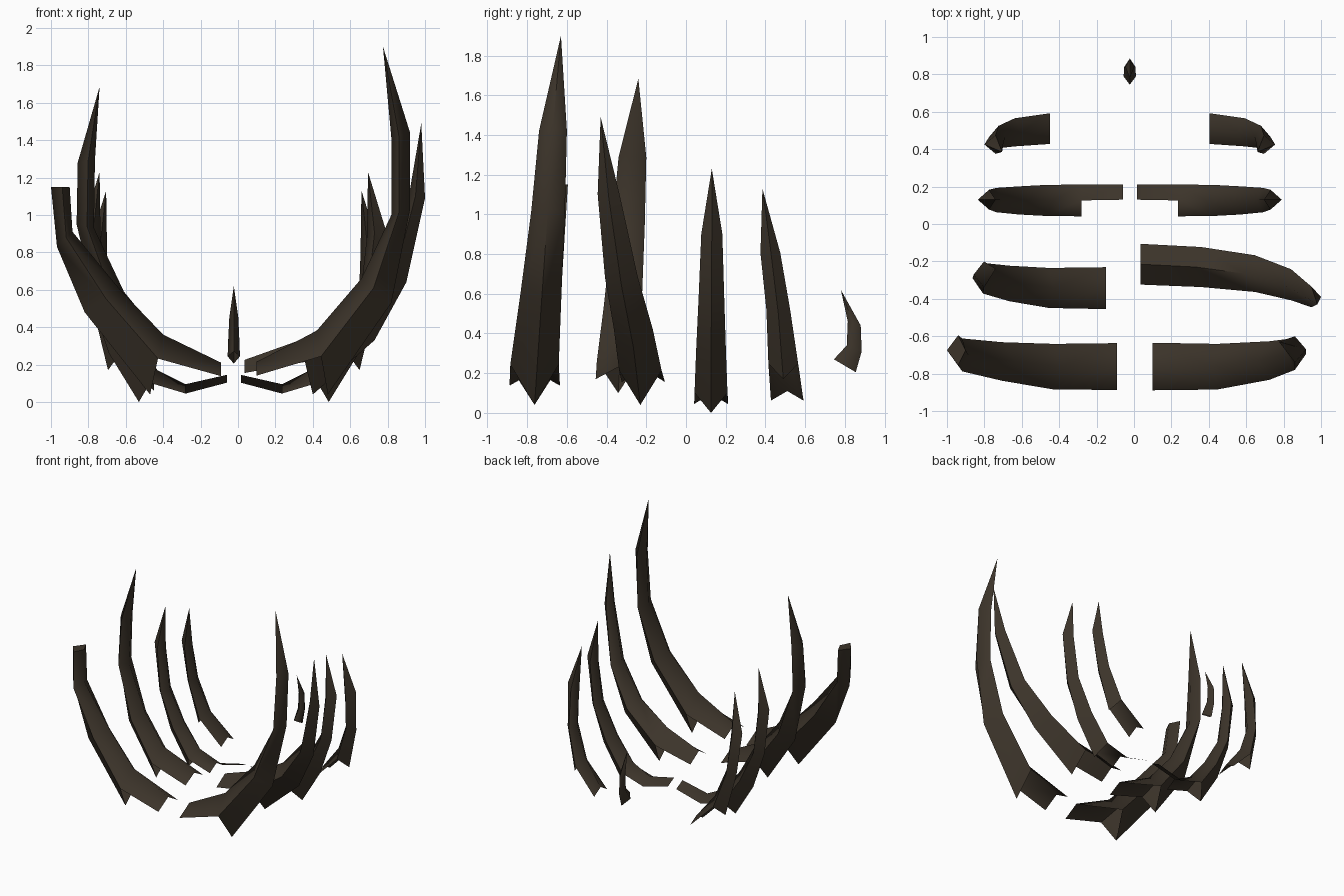
import bpy, bmesh

wood = bpy.data.materials.new("dark_weathered_wood")
wood.diffuse_color = (0.045, 0.034, 0.023, 1)
MID = -0.0225  # mirror plane of the matching ribs


def rib(name, rows, body, sheet=(), half=(), tip=None, place=lambda x, y, z: (x, y, z)):
    """Diamond-section rib.
    row = (inner x, inner z, outer x, outer z, centre y, half width).
    body rows are closed; sheet rows carry on the inner two faces only;
    half rows carry on the back inner face only."""
    bm = bmesh.new()

    def ring(r):
        xi, zi, xo, zo, y, w = r
        xe, ze = xi + 0.4 * (xo - xi), zi + 0.4 * (zo - zi)
        pts = [(xe, y - w, ze), (xi, y, zi), (xe, y + w, ze), (xo, y, zo)]
        return [bm.verts.new(place(*p)) for p in pts]

    def bridge(a, b, sides):
        for i in sides:
            j = (i + 1) % 4
            bm.faces.new((a[i], a[j], b[j], b[i]))

    rings = [ring(r) for r in rows]
    if tip:
        t = bm.verts.new(place(*tip))
        for i in range(4):
            bm.faces.new((t, rings[0][(i + 1) % 4], rings[0][i]))
    else:
        bm.faces.new(rings[0])  # broken-off top
    for k in range(len(rings) - 1):
        if k < body - 1:
            sides = range(4)
        elif k in half:
            sides = (1,)
        else:
            sides = (0, 1)
        bridge(rings[k], rings[k + 1], sides)
    loose = [v for v in bm.verts if not v.link_faces]
    bmesh.ops.delete(bm, geom=loose, context='VERTS')
    bmesh.ops.recalc_face_normals(bm, faces=bm.faces)
    for f in bm.faces:
        f.smooth = True
    me = bpy.data.meshes.new(name)
    bm.to_mesh(me)
    bm.free()
    me.materials.append(wood)
    ob = bpy.data.objects.new(name, me)
    bpy.context.collection.objects.link(ob)
    for o in bpy.context.selected_objects:
        o.select_set(False)
    ob.select_set(True)
    bpy.context.view_layer.objects.active = ob
    bpy.ops.object.shade_smooth_by_angle(angle=1.4)


def mirrored(x, y, z):
    return (2 * MID - x, y, z)


# Front ribs: left one snapped off, right one full height
rib("front_left_broken_rib", [
    (-0.90, 1.15, -1.00, 1.15, -0.675, 0.08),
    (-0.885, 0.91, -0.968, 0.83, -0.70, 0.088),
    (-0.63, 0.60, -0.82, 0.48, -0.735, 0.103),
    (-0.40, 0.36, -0.47, 0.04, -0.763, 0.122),
    (-0.09, 0.21, -0.09, 0.03, -0.762, 0.125)], 4)
rib("front_right_rib", [
    (0.82, 1.41, 0.92, 1.44, -0.67, 0.07),
    (0.82, 1.00, 0.92, 1.03, -0.695, 0.085),
    (0.66, 0.66, 0.82, 0.53, -0.73, 0.103),
    (0.42, 0.38, 0.48, 0.04, -0.763, 0.122),
    (0.10, 0.215, 0.10, 0.03, -0.762, 0.127)], 4, tip=(0.775, -0.63, 1.90))

# Second ribs: right one is skewed outwards
rib("second_left_rib", [
    (-0.765, 1.29, -0.857, 1.28, -0.27, 0.07),
    (-0.77, 0.93, -0.863, 0.95, -0.29, 0.082),
    (-0.61, 0.59, -0.75, 0.48, -0.318, 0.095),
    (-0.43, 0.37, -0.49, 0.10, -0.342, 0.107),
    (-0.15, 0.23, -0.15, 0.08, -0.343, 0.112)], 4, tip=(-0.74, -0.24, 1.685))
rib("second_right_rib", [
    (0.915, 1.11, 1.00, 1.09, -0.39, 0.055),
    (0.80, 0.71, 0.90, 0.64, -0.325, 0.083),
    (0.59, 0.48, 0.73, 0.33, -0.265, 0.098),
    (0.33, 0.33, 0.40, 0.04, -0.23, 0.107),
    (0.035, 0.225, 0.035, 0.05, -0.215, 0.109)], 4, tip=(0.98, -0.43, 1.49))

# Third and rear ribs come in mirrored pairs
third = [
    (-0.735, 0.89, -0.835, 0.92, 0.13, 0.053),
    (-0.70, 0.58, -0.79, 0.55, 0.128, 0.065),
    (-0.57, 0.35, -0.69, 0.26, 0.126, 0.075),
    (-0.43, 0.17, -0.53, 0.00, 0.126, 0.083),
    (-0.28, 0.095, -0.28, -0.03, 0.126, 0.085),
    (-0.06, 0.145, -0.06, 0.04, 0.13, 0.08)]
rear = [
    (-0.70, 0.79, -0.80, 0.83, 0.425, 0.05),
    (-0.69, 0.53, -0.775, 0.50, 0.465, 0.06),
    (-0.60, 0.30, -0.695, 0.17, 0.49, 0.075),
    (-0.45, 0.11, -0.45, -0.01, 0.51, 0.082)]
for side, place in (("left", lambda x, y, z: (x, y, z)), ("right", mirrored)):
    rib("third_%s_rib" % side, third, 4, half=(4,), tip=(-0.74, 0.13, 1.23), place=place)
    rib("rear_%s_rib" % side, rear, 3, tip=(-0.705, 0.385, 1.13), place=place)

# Small upright post at the back, its profile lying in the y-z plane
rib("tail_post", [
    (0.815, 0.46, 0.88, 0.44, 0, 0.024),
    (0.81, 0.34, 0.885, 0.31, 0, 0.03),
    (0.745, 0.27, 0.855, 0.205, 0, 0.033)], 3, tip=(0.78, 0, 0.62),
    place=lambda x, y, z: (MID - y, x, z))
